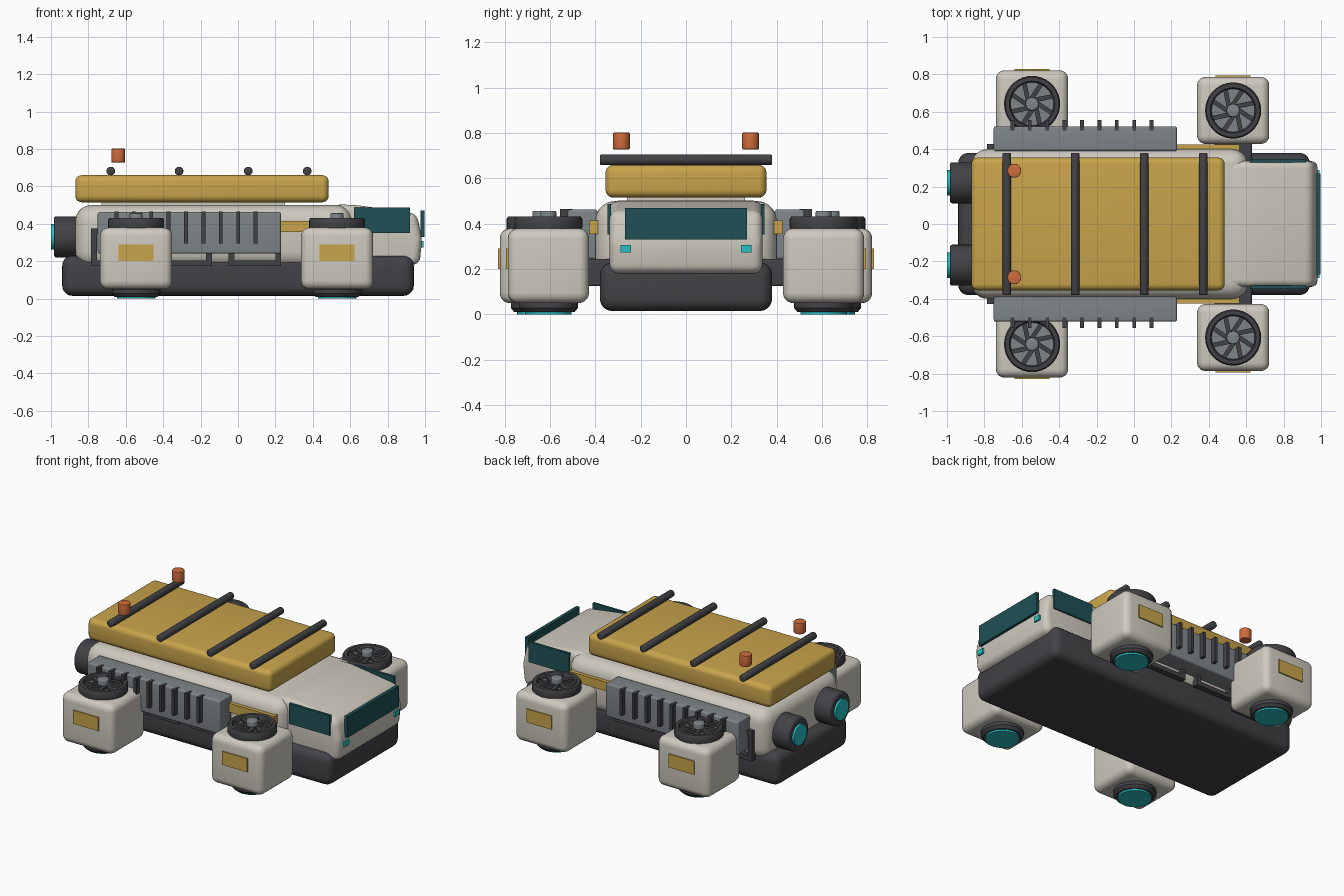
import bpy, bmesh, math
from mathutils import Matrix, Vector

if "Cube" in bpy.data.objects:
    bpy.data.objects.remove(bpy.data.objects["Cube"], do_unlink=True)


def material(name, *rgb):
    m = bpy.data.materials.new(name)
    m.use_nodes = True
    m.diffuse_color = (*rgb, 1)
    m.node_tree.nodes["Principled BSDF"].inputs["Base Color"].default_value = (*rgb, 1)
    return m


WHITE = material("warm white", 0.62, 0.59, 0.52)
YELLOW = material("cargo yellow", 0.58, 0.37, 0.07)
DARK = material("charcoal", 0.055, 0.055, 0.062)
GREY = material("steel grey", 0.21, 0.235, 0.25)
GLASS = material("dark teal glass", 0.014, 0.08, 0.09)
CYAN = material("cyan glow", 0.02, 0.52, 0.55)
ORANGE = material("beacon orange", 0.62, 0.15, 0.045)
parts = []


def finish(name, bm, mat):
    bmesh.ops.recalc_face_normals(bm, faces=bm.faces)
    mesh = bpy.data.meshes.new(name)
    bm.to_mesh(mesh)
    bm.free()
    mesh.materials.append(mat)
    ob = bpy.data.objects.new(name, mesh)
    bpy.context.collection.objects.link(ob)
    parts.append(ob)
    return ob


def box(name, mat, x, y, z, bevel=0.0, turn=0.0, pivot=(0, 0, 0)):
    """Box from (min, max) ranges, optionally rounded and turned about z."""
    bm = bmesh.new()
    bmesh.ops.create_cube(bm, size=1)
    for v in bm.verts:
        v.co = Vector([r[0] + (r[1] - r[0]) * (c + 0.5) for r, c in zip((x, y, z), v.co)])
    if bevel:
        bmesh.ops.bevel(bm, geom=bm.edges[:], offset=bevel, segments=5, profile=0.5, affect='EDGES')
    bm.transform(Matrix.Translation(pivot) @ Matrix.Rotation(turn, 4, 'Z'))
    return finish(name, bm, mat)


def cylinder(name, mat, centre, radius, depth, axis='Z', bevel=0.0):
    bm = bmesh.new()
    bmesh.ops.create_cone(bm, cap_ends=True, segments=32, radius1=radius, radius2=radius, depth=depth)
    if bevel:
        rims = [e for e in bm.edges if abs(e.verts[0].co.z - e.verts[1].co.z) < 1e-5]
        bmesh.ops.bevel(bm, geom=rims, offset=bevel, segments=3, profile=0.5, affect='EDGES')
    rot = {'X': Matrix.Rotation(math.pi / 2, 4, 'Y'), 'Y': Matrix.Rotation(math.pi / 2, 4, 'X'),
           'Z': Matrix()}[axis]
    bm.transform(Matrix.Translation(centre) @ rot)
    return finish(name, bm, mat)


def ring(name, mat, centre, profile):
    """Closed (radius, height) profile turned around a vertical axis."""
    bm = bmesh.new()
    verts = [bm.verts.new((r, 0, h)) for r, h in profile]
    edges = [bm.edges.new((verts[i - 1], verts[i])) for i in range(len(verts))]
    bmesh.ops.spin(bm, geom=verts + edges, axis=(0, 0, 1), cent=(0, 0, 0), steps=36, angle=math.tau)
    bmesh.ops.remove_doubles(bm, verts=bm.verts, dist=1e-4)
    bm.transform(Matrix.Translation(centre))
    return finish(name, bm, mat)


def span(a, b, side):
    """Range on one side, mirrored across the centre line."""
    return tuple(sorted((a * side, b * side)))


# Hull, body and cargo
box("lower_hull", DARK, (-0.94, 0.94), (-0.38, 0.38), (0.015, 0.23), 0.055)
box("main_body", WHITE, (-0.87, 0.61), (-0.4, 0.4), (0.165, 0.5), 0.085)
box("cargo_mount", WHITE, (-0.73, 0.25), (-0.26, 0.26), (0.48, 0.53))
box("cargo_roof", YELLOW, (-0.87, 0.485), (-0.355, 0.355), (0.515, 0.66), 0.035)
for x in (-0.68, -0.315, 0.055, 0.37):
    cylinder("roof_bar", DARK, (x, 0, 0.682), 0.023, 0.76, 'Y', 0.006)

# Cab: side profile extruded across and rounded
bm = bmesh.new()
outline = [(0.5, 0.18), (0.97, 0.18), (0.985, 0.32), (0.955, 0.455), (0.62, 0.502), (0.5, 0.502)]
face = bm.faces.new([bm.verts.new((x, -0.337, z)) for x, z in outline])
grown = bmesh.ops.extrude_face_region(bm, geom=[face])["geom"]
bmesh.ops.translate(bm, vec=(0, 0.674, 0), verts=[g for g in grown if isinstance(g, bmesh.types.BMVert)])
bmesh.ops.bevel(bm, geom=bm.edges[:], offset=0.04, segments=5, profile=0.5, affect='EDGES')
finish("cab", bm, WHITE)
box("windshield", GLASS, (0.975, 0.998), (-0.27, 0.27), (0.33, 0.47))

for s in (-1, 1):
    # Cab details, beacons and rear engines
    box("side_window", GLASS, (0.62, 0.92), span(0.33, 0.347, s), (0.352, 0.487))
    box("headlight", CYAN, (0.96, 0.992), span(0.242, 0.288, s), (0.273, 0.307))
    cylinder("beacon", ORANGE, (-0.64, 0.285 * s, 0.765), 0.037, 0.073, bevel=0.004)
    cylinder("rear_engine", DARK, (-0.905, 0.22 * s, 0.33), 0.11, 0.16, 'X', 0.015)
    cylinder("engine_glow", CYAN, (-0.98, 0.22 * s, 0.33), 0.068, 0.04, 'X')

    # Side equipment
    box("side_panel", GREY, (-0.75, 0.23), span(0.39, 0.522, s), (0.24, 0.463), 0.012)
    for i in range(9):
        x = -0.65 + 0.093 * i
        box("cooling_fin", DARK, (x - 0.01, x + 0.01), span(0.5, 0.555, s), (0.295, 0.466))
    box("trim_strip", YELLOW, (0.1, 0.565), span(0.38, 0.425, s), (0.355, 0.415))
    for x in (-0.645, -0.28, 0.09):
        for end in (-0.14, 0.11):
            box("step_post", DARK, (x + end, x + end + 0.03), span(0.39, 0.427, s), (0.175, 0.375))
        for z in (0.175, 0.345):
            box("step_rail", DARK, (x - 0.14, x + 0.14), span(0.39, 0.427, s), (z, z + 0.03))

    # Lift pods with top fans and bottom thrusters
    for x, y in ((0.53, 0.607), (-0.545, 0.642)):
        c = y * s
        box("pod_arm", DARK, (x - 0.1, x + 0.1), span(0.3, 0.5, s), (0.125, 0.245), 0.01)
        box("pod", WHITE, (x - 0.193, x + 0.193), (c - 0.179, c + 0.179), (0.05, 0.38), 0.045)
        box("pod_plate", YELLOW, (x - 0.093, x + 0.093), span(y + 0.17, y + 0.187, s), (0.2, 0.29))
        ring("fan_ring", DARK, (x, c, 0.37), [(0.115, 0), (0.148, 0), (0.15, 0.02), (0.15, 0.05),
                                             (0.143, 0.062), (0.122, 0.062), (0.115, 0.05)])
        cylinder("fan_base", GREY, (x, c, 0.385), 0.12, 0.034)
        for i in range(8):
            box("fan_blade", DARK, (0.01, 0.122), (0.006, 0.03), (0.39, 0.422),
                turn=math.tau * i / 8 + 0.2, pivot=(x, c, 0))
        cylinder("fan_hub", GREY, (x, c, 0.422), 0.035, 0.07, bevel=0.006)
        ring("thruster_ring", DARK, (x, c, 0), [(0.1, 0.06), (0.1, 0.012), (0.115, 0.01),
                                               (0.13, 0.028), (0.13, 0.06)])
        cylinder("thruster_glow", CYAN, (x, c, 0.03), 0.103, 0.06)

# Smooth rounded surfaces, keep hard edges
bpy.ops.object.select_all(action='DESELECT')
for ob in parts:
    ob.select_set(True)
bpy.context.view_layer.objects.active = parts[0]
bpy.ops.object.shade_smooth_by_angle(angle=math.radians(35))
